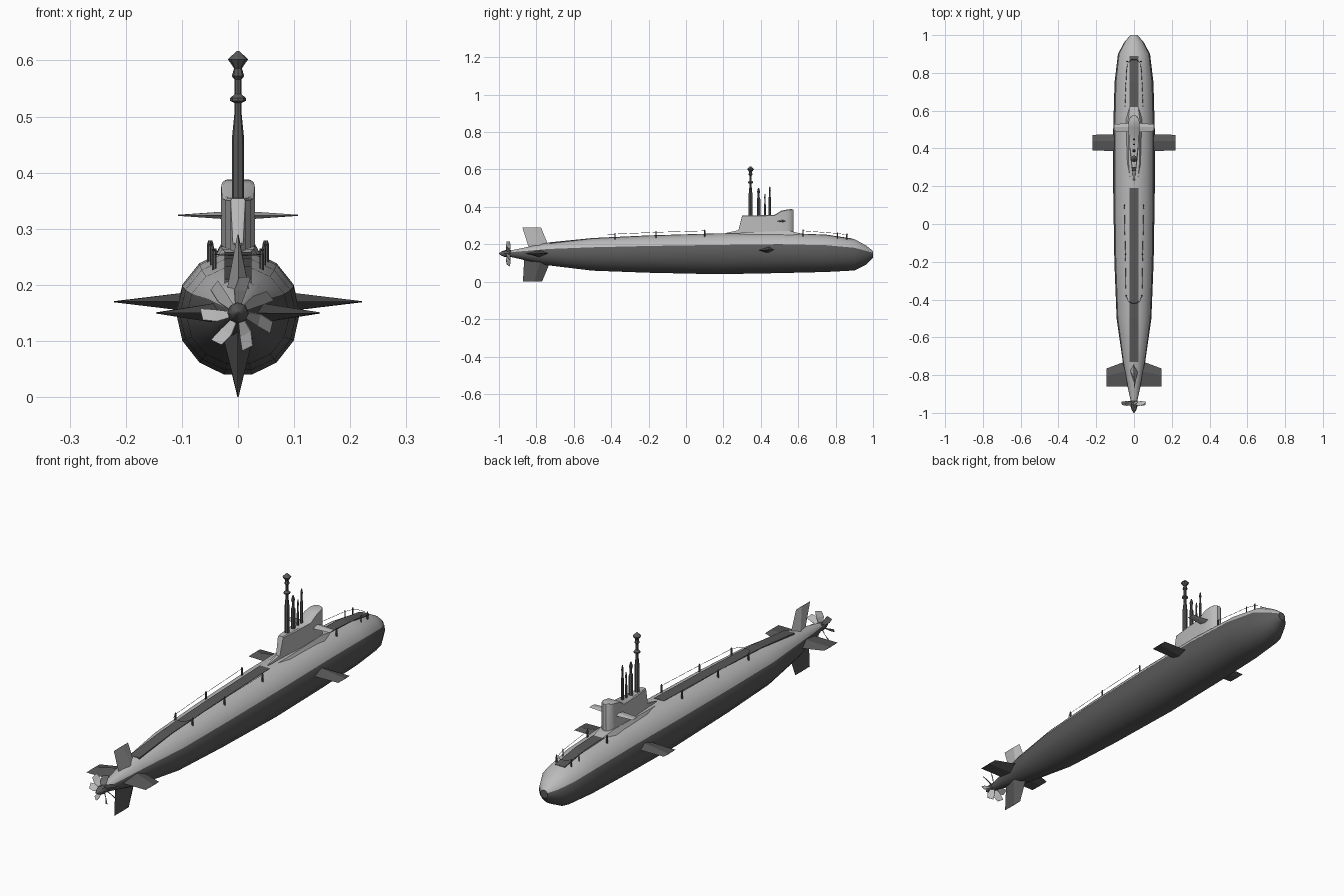
import bpy, bmesh, math
from mathutils import Vector, Matrix

if "Cube" in bpy.data.objects:
    bpy.data.objects.remove(bpy.data.objects["Cube"])

dark = bpy.data.materials.new("dark_grey")
dark.diffuse_color = (0.1, 0.1, 0.1, 1)
dark.use_nodes = True
dark.node_tree.nodes["Principled BSDF"].inputs["Base Color"].default_value = dark.diffuse_color
light = bpy.data.materials.new("light_grey")
light.diffuse_color = (0.5, 0.5, 0.5, 1)
light.use_nodes = True
light.node_tree.nodes["Principled BSDF"].inputs["Base Color"].default_value = light.diffuse_color


def finish(name, bm, mat, smooth=None):
    bmesh.ops.recalc_face_normals(bm, faces=bm.faces)
    me = bpy.data.meshes.new(name)
    bm.to_mesh(me)
    bm.free()
    ob = bpy.data.objects.new(name, me)
    bpy.context.collection.objects.link(ob)
    me.materials.append(mat)
    if smooth:
        bpy.ops.object.select_all(action='DESELECT')
        ob.select_set(True)
        bpy.context.view_layer.objects.active = ob
        bpy.ops.object.shade_smooth_by_angle(angle=math.radians(smooth))
    return ob


def loft(bm, sections):
    rings = [[bm.verts.new(p) for p in s] for s in sections]
    n = len(rings[0])
    for a, b in zip(rings, rings[1:]):
        for i in range(n):
            j = (i + 1) % n
            bm.faces.new((a[i], a[j], b[j], b[i]))
    bm.faces.new(rings[0])
    bm.faces.new(rings[-1])


def lathe(bm, profile, n, x=0, y=0):
    # profile of (radius, z) turned about a vertical line
    loft(bm, [[(x + r * math.cos(2 * math.pi * i / n), y + r * math.sin(2 * math.pi * i / n), z)
               for i in range(n)] for r, z in profile])


# Hull: stations of (y, half width, bottom z, top z)
STATIONS = [(-0.935, 0.018, 0.132, 0.168), (-0.86, 0.034, 0.115, 0.183),
            (-0.74, 0.058, 0.088, 0.208), (-0.5, 0.092, 0.059, 0.232),
            (-0.2, 0.104, 0.048, 0.246), (0.17, 0.11, 0.04, 0.257),
            (0.5, 0.11, 0.046, 0.26), (0.75, 0.103, 0.052, 0.25),
            (0.9, 0.085, 0.06, 0.228), (0.965, 0.05, 0.092, 0.192), (1.0, 0.018, 0.128, 0.164)]
SIDES = 14


def deck_z(y):
    for a, b in zip(STATIONS, STATIONS[1:]):
        if a[0] <= y <= b[0]:
            return a[3] + (b[3] - a[3]) * (y - a[0]) / (b[0] - a[0])


bm = bmesh.new()
secs = []
k = math.cos(math.pi / SIDES)
for y, w, z0, z1 in STATIONS:
    ring = []
    for i in range(SIDES):
        t = 2 * math.pi * (i + 0.5) / SIDES
        ring.append((w * math.sin(t), y, (z0 + z1) / 2 + (z1 - z0) / 2 * math.cos(t) / k))
    secs.append(ring)
loft(bm, secs)
hull = finish("hull", bm, light, 40)
hull.data.materials.append(dark)
for p in hull.data.polygons:       # lower hull is dark
    c = p.center
    zs = [s for s in STATIONS if s[0] <= c.y + 1e-4][-1]
    if c.z < (zs[2] + zs[3]) / 2 + 0.4 * (zs[3] - zs[2]) / 2:
        p.material_index = 1

# Deck walkway strips
for name, ys in (("aft_deck_strip", (-0.73, -0.5, -0.2, 0.17, 0.19)),
                 ("fore_deck_strip", (0.56, 0.75, 0.89))):
    bm = bmesh.new()
    loft(bm, [[(s * 0.024, y, deck_z(y) + h) for s, h in
               ((-1, -0.006), (1, -0.006), (1, 0.0015), (-1, 0.0015))] for y in ys])
    finish(name, bm, dark)

# Sail: stations of (y, half width, top z)
bm = bmesh.new()
secs = []
for y, w, z in [(0.21, 0.002, 0.26), (0.28, 0.009, 0.275), (0.30, 0.013, 0.354), (0.38, 0.022, 0.355),
                (0.475, 0.028, 0.358), (0.51, 0.03, 0.38), (0.545, 0.028, 0.387),
                (0.565, 0.021, 0.388), (0.575, 0.008, 0.385)]:
    secs.append([(-w, y, 0.22), (-w, y, z - 0.004), (-w * 0.8, y, z),
                 (w * 0.8, y, z), (w, y, z - 0.004), (w, y, 0.22)])
loft(bm, secs)
finish("sail", bm, light, 35)

# Low fairing blending the sail into the hull
bm = bmesh.new()
loft(bm, [[(-w, y, 0.225), (-w * 0.55, y, z), (w * 0.55, y, z), (w, y, 0.225)]
          for y, w, z in [(0.22, 0.035, 0.256), (0.32, 0.052, 0.264), (0.55, 0.056, 0.272), (0.64, 0.036, 0.252)]])
finish("sail_fairing", bm, light, 40)


# Fins: root and tip chord (aft y, fore y), distances from axis, root half thickness
def fin(name, root, tip, d0, d1, thick, z, angles, mat):
    bm = bmesh.new()
    for a in angles:
        out = Vector((math.cos(math.radians(a)), 0, math.sin(math.radians(a))))
        side = Vector((-out.z, 0, out.x))
        secs = []
        for (y0, y1), d, t in ((root, d0, thick), (tip, d1, 0.001)):
            mid = y0 + (y1 - y0) * 0.6
            base = out * d + Vector((0, 0, z))
            secs.append([base + Vector((0, y0, 0)), base + Vector((0, mid, 0)) + side * t,
                         base + Vector((0, y1, 0)), base + Vector((0, mid, 0)) - side * t])
        loft(bm, secs)
    finish(name, bm, mat)


fin("bow_planes", (0.385, 0.475), (0.39, 0.472), 0.08, 0.221, 0.018, 0.17, (0, 180), dark)
fin("sail_planes", (0.485, 0.535), (0.492, 0.528), 0.02, 0.107, 0.007, 0.324, (0, 180), light)
fin("stern_planes", (-0.86, -0.72), (-0.86, -0.765), 0.025, 0.146, 0.02, 0.15, (0, 180), dark)
fin("upper_rudder", (-0.84, -0.73), (-0.875, -0.775), 0.03, 0.14, 0.022, 0.15, (90,), light)
fin("lower_rudder", (-0.865, -0.72), (-0.872, -0.77), 0.03, 0.15, 0.03, 0.15, (270,), dark)

# Propeller hub and blades
bm = bmesh.new()
loft(bm, [[(r * math.cos(i * math.pi / 4), y, 0.15 + r * math.sin(i * math.pi / 4)) for i in range(8)]
          for y, r in ((-0.93, 0.018), (-0.965, 0.019), (-0.985, 0.012), (-1.0, 0.002))])
finish("propeller_hub", bm, dark, 40)
bm = bmesh.new()
BLADES = 7
for b in range(BLADES):
    rot = Matrix.Translation((0, -0.95, 0.15)) @ Matrix.Rotation(2 * math.pi * b / BLADES, 4, 'Y')
    secs = []
    for r, w, tw, off in ((0.012, 0.009, 60, 0), (0.04, 0.016, 48, 0.004), (0.064, 0.013, 38, 0.012)):
        c, s = math.cos(math.radians(tw)), math.sin(math.radians(tw))
        secs.append([rot @ Vector((u * c - v * s + off, u * s + v * c, r))
                     for u, v in ((-w, -0.0008), (w, -0.0008), (w, 0.0008), (-w, 0.0008))])
    loft(bm, secs)
finish("propeller_blades", bm, light)

# Masts: tall periscope with collars, then three shorter ones
bm = bmesh.new()
lathe(bm, [(0.011, 0.34), (0.011, 0.46), (0.006, 0.51), (0.006, 0.524), (0.014, 0.528), (0.014, 0.533),
           (0.006, 0.54), (0.006, 0.566), (0.011, 0.572), (0.007, 0.586), (0.018, 0.602), (0.002, 0.617)], 8, 0, 0.345)
finish("main_mast", bm, dark)
for i, (y, r, top) in enumerate([(0.388, 0.009, 0.502), (0.422, 0.005, 0.47), (0.448, 0.006, 0.51)]):
    bm = bmesh.new()
    lathe(bm, [(r, 0.34), (r, top - 0.06), (r * 0.6, top - 0.05), (r * 0.6, top - 0.03),
               (r * 0.9, top - 0.02), (r * 0.3, top)], 8, 0, y)
    finish("short_mast_%d" % (i + 1), bm, dark)

# Railing posts
bm = bmesh.new()
for y, x in ((-0.38, 0.042), (-0.16, 0.046), (0.1, 0.051), (0.625, 0.048), (0.81, 0.04), (0.86, 0.036)):
    r = 0.0025 if y == 0.81 else 0.004
    z = deck_z(y)
    for s in (-1, 1):
        lathe(bm, [(r, z - 0.03), (r, z + 0.018), (r * 0.5, z + 0.024)], 6, s * x, y)
finish("railing_posts", bm, dark)


# Thin railing wires, closed round at the outer ends
def wire(name, half):
    cu = bpy.data.curves.new(name, 'CURVE')
    cu.dimensions = '3D'
    cu.bevel_depth = 0.001
    cu.bevel_resolution = 0
    pts = half + [(-x, y) for x, y in reversed(half)]
    sp = cu.splines.new('POLY')
    sp.points.add(len(pts) - 1)
    for p, (x, y) in zip(sp.points, pts):
        p.co = (x, y, deck_z(y) + 0.017, 1)
    cu.materials.append(dark)
    bpy.context.collection.objects.link(bpy.data.objects.new(name, cu))


wire("aft_wire", [(0.051, 0.1), (0.046, -0.16), (0.042, -0.38), (0.03, -0.41), (0.01, -0.42)])
wire("fore_wire", [(0.048, 0.625), (0.04, 0.81), (0.034, 0.85), (0.015, 0.87)])
